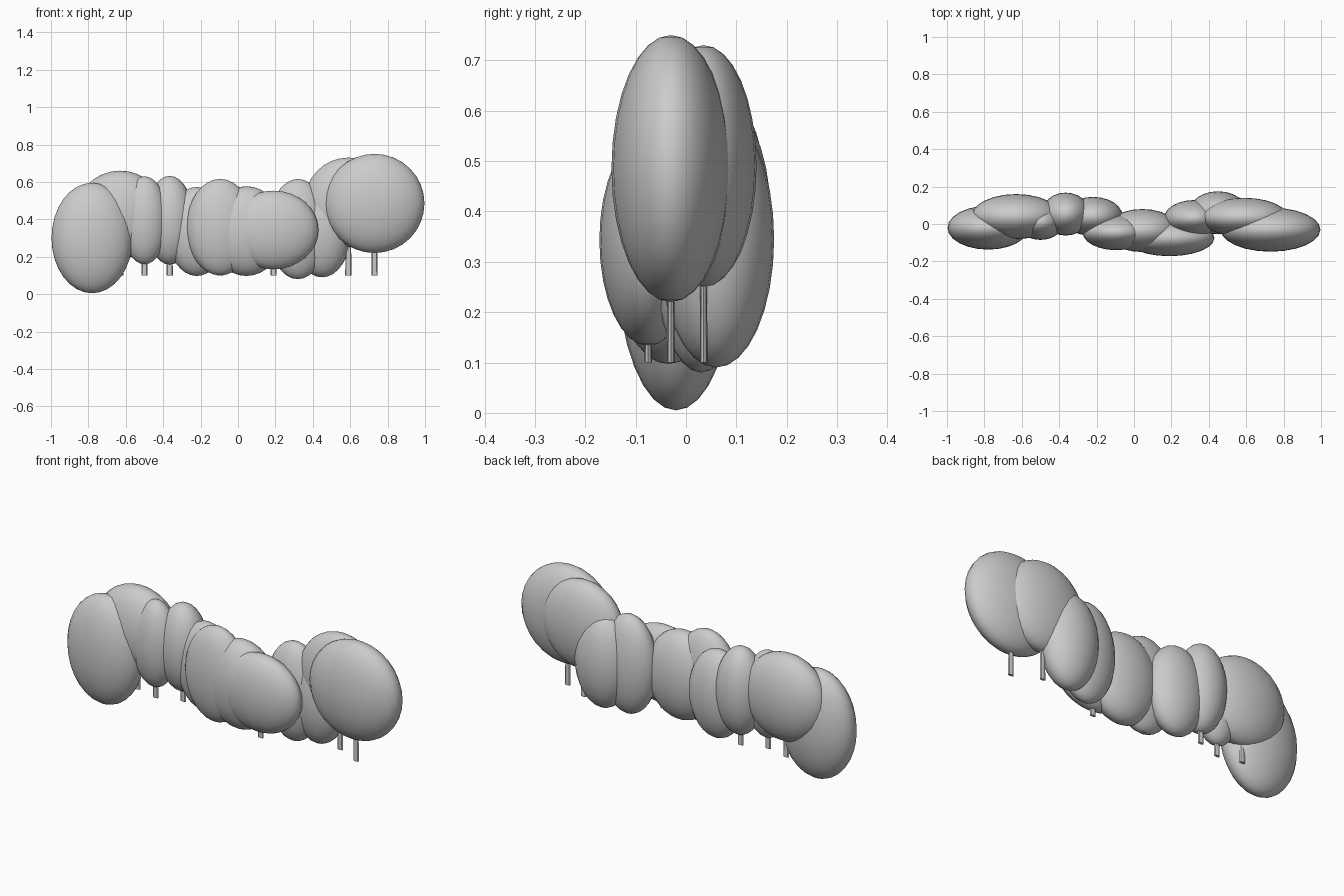
import bpy

# Row of tree crowns: centre (x, y, z) and radii (rx, ry, rz)
CROWNS = [
    (-0.78, -0.02, 0.30, 0.217, 0.117, 0.295),
    (-0.63, 0.04, 0.425, 0.24, 0.12, 0.235),
    (-0.50, 0.01, 0.395, 0.125, 0.095, 0.235),
    (-0.365, 0.053, 0.395, 0.13, 0.115, 0.237),
    (-0.22, 0.04, 0.335, 0.16, 0.105, 0.238),
    (-0.095, -0.045, 0.358, 0.18, 0.095, 0.258),
    (0.045, -0.035, 0.337, 0.20, 0.115, 0.24),
    (0.19, -0.075, 0.343, 0.24, 0.097, 0.21),
    (0.32, 0.03, 0.348, 0.16, 0.098, 0.268),
    (0.45, 0.06, 0.345, 0.158, 0.115, 0.255),
    (0.59, 0.035, 0.49, 0.235, 0.105, 0.24),
    (0.73, -0.03, 0.485, 0.267, 0.118, 0.265),
]
TRUNK_BASE = 0.10


def add_crown(i, x, y, z, rx, ry, rz):
    bpy.ops.mesh.primitive_uv_sphere_add(
        segments=24, ring_count=16, radius=1, location=(x, y, z))
    o = bpy.context.object
    o.name = f"tree_crown_{i}"
    o.scale = (rx, ry, rz)
    bpy.ops.object.shade_smooth()


def add_trunk(i, x, y, top):
    # thin tapered trunk, flattened front to back
    h = top - TRUNK_BASE
    bpy.ops.mesh.primitive_cone_add(
        vertices=8, radius1=0.017, radius2=0.012, depth=h,
        location=(x, y, TRUNK_BASE + h / 2))
    o = bpy.context.object
    o.name = f"tree_trunk_{i}"
    o.scale = (1, 0.45, 1)
    bpy.ops.object.shade_smooth_by_angle()


for n, (x, y, z, rx, ry, rz) in enumerate(CROWNS, 1):
    add_crown(n, x, y, z, rx, ry, rz)
    add_trunk(n, x, y, z)
